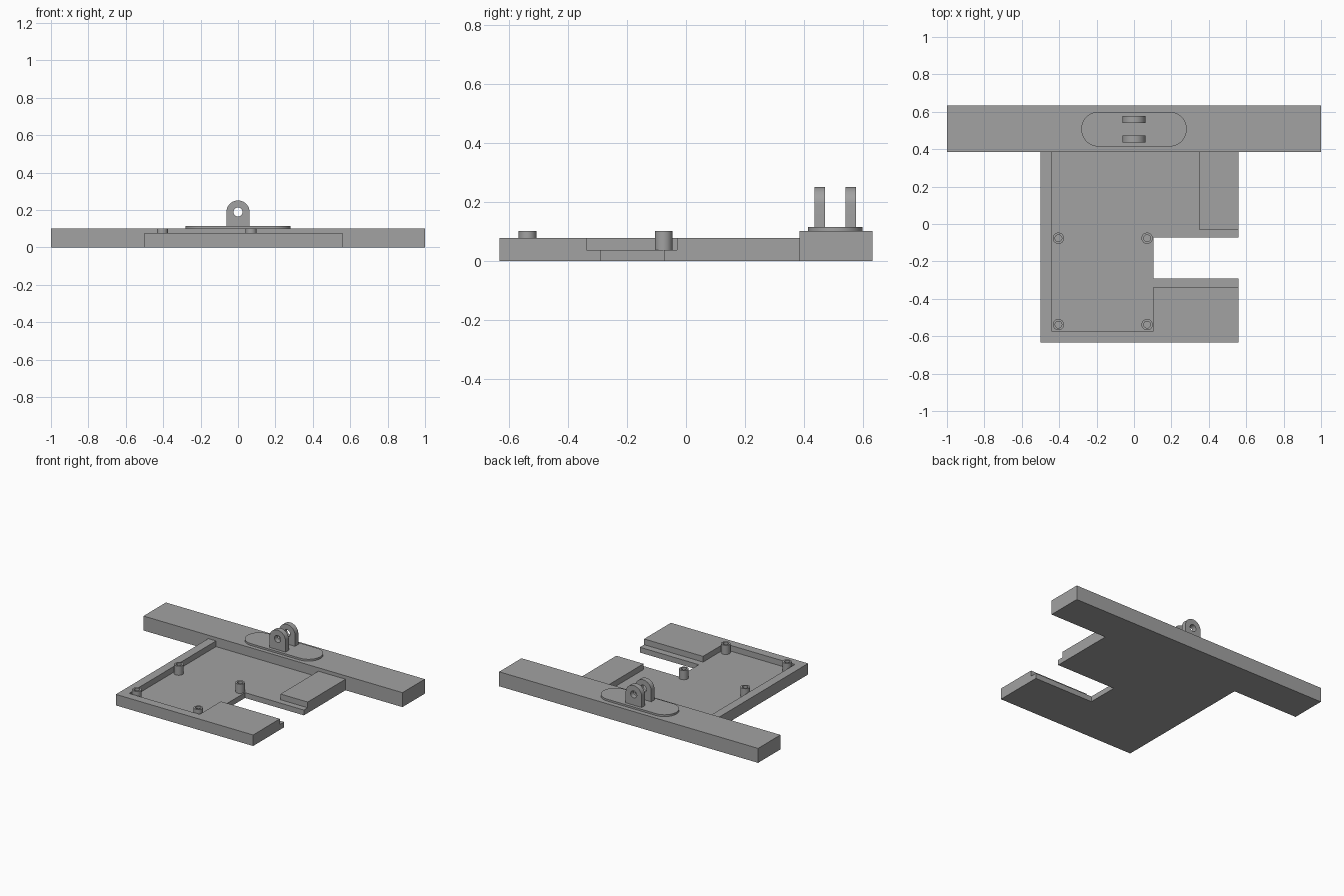
import bpy, bmesh
from math import sin, cos, pi

cube = bpy.data.objects.get("Cube")
if cube:
    bpy.data.objects.remove(cube, do_unlink=True)

GREY = (0.36, 0.36, 0.36, 1)
grey = bpy.data.materials.new("plain grey")
grey.use_nodes = True
grey.diffuse_color = GREY
grey.node_tree.nodes["Principled BSDF"].inputs["Base Color"].default_value = GREY


def arc(cx, cy, r, start, end, steps=24):
    return [(cx + r * cos(start + (end - start) * i / steps),
             cy + r * sin(start + (end - start) * i / steps)) for i in range(steps + 1)]


def circle(cx, cy, r):
    return arc(cx, cy, r, 0, 2 * pi, 32)[:-1]


def rect(x0, y0, x1, y1):
    return [(x0, y0), (x1, y0), (x1, y1), (x0, y1)]


def prism(name, outline, low, high, along_y=False):
    """Extrude a flat outline along z, or along y for an x-z outline."""
    place = (lambda a, b, c: (a, c, b)) if along_y else (lambda a, b, c: (a, b, c))
    bm = bmesh.new()
    rings = [[bm.verts.new(place(a, b, c)) for a, b in outline] for c in (low, high)]
    n = len(outline)
    for ring in rings:
        bm.faces.new(ring)
    for i in range(n):
        j = (i + 1) % n
        bm.faces.new((rings[0][i], rings[0][j], rings[1][j], rings[1][i]))
    bmesh.ops.recalc_face_normals(bm, faces=bm.faces)
    mesh = bpy.data.meshes.new(name)
    bm.to_mesh(mesh)
    bm.free()
    mesh.materials.append(grey)
    obj = bpy.data.objects.new(name, mesh)
    bpy.context.collection.objects.link(obj)
    return obj


def select(obj):
    bpy.ops.object.select_all(action='DESELECT')
    obj.select_set(True)
    bpy.context.view_layer.objects.active = obj


def cut(obj, cutter):
    select(obj)
    mod = obj.modifiers.new("cut", 'BOOLEAN')
    mod.operation = 'DIFFERENCE'
    mod.solver = 'EXACT'
    mod.object = cutter
    bpy.ops.object.modifier_apply(modifier=mod.name)
    bpy.data.objects.remove(cutter, do_unlink=True)


def smooth(obj):
    select(obj)
    bpy.ops.object.shade_smooth_by_angle(angle=0.6)


FLOOR, RIM, TOP = 0.037, 0.077, 0.101
BAR_FRONT, BACK = 0.386, 0.633
LEFT, RIGHT = -0.5, 0.56
INNER = 0.105

# Tray with a notch in its side, hollowed down to a thin floor
tray = prism("tray", [(LEFT, -BACK), (RIGHT, -BACK), (RIGHT, -0.291), (INNER, -0.291),
                      (INNER, -0.073), (RIGHT, -0.073), (RIGHT, BAR_FRONT),
                      (LEFT, BAR_FRONT)], 0, RIM)
cut(tray, prism("tray_recess", [(-0.44, -0.573), (INNER, -0.573), (INNER, -0.338),
                                (0.7, -0.338), (0.7, -0.031), (0.35, -0.031),
                                (0.35, 0.5), (-0.44, 0.5)], FLOOR, 0.3))

# Long bar across the back
prism("back_bar", rect(-1, BAR_FRONT, 1, BACK), 0, TOP)

# Hollow mounting posts
for side, x in (("right", -0.404), ("left", 0.07)):
    for end, y in (("front", -0.538), ("rear", -0.076)):
        post = prism(f"{end}_{side}_post", circle(x, y, 0.03), FLOOR, TOP)
        cut(post, prism("post_bore", circle(x, y, 0.018), FLOOR + 0.002, 0.2))
        smooth(post)

# Rounded pad on the bar
PAD_TOP, MID = 0.114, 0.507
pad = prism("hinge_pad", arc(0.189, MID, 0.093, -pi / 2, pi / 2)
            + arc(-0.189, MID, 0.093, pi / 2, 3 * pi / 2), TOP, PAD_TOP)
smooth(pad)

# Pair of round-topped lugs with a pin hole
R, PIN = 0.062, 0.189
for end, y in (("front", 0.436), ("rear", 0.541)):
    lug = prism(f"{end}_lug", [(-R, PAD_TOP), (R, PAD_TOP)] + arc(0, PIN, R, 0, pi),
                y, y + 0.036, along_y=True)
    cut(lug, prism("pin_hole", circle(0, PIN, 0.024), y - 0.1, y + 0.1, along_y=True))
    smooth(lug)
